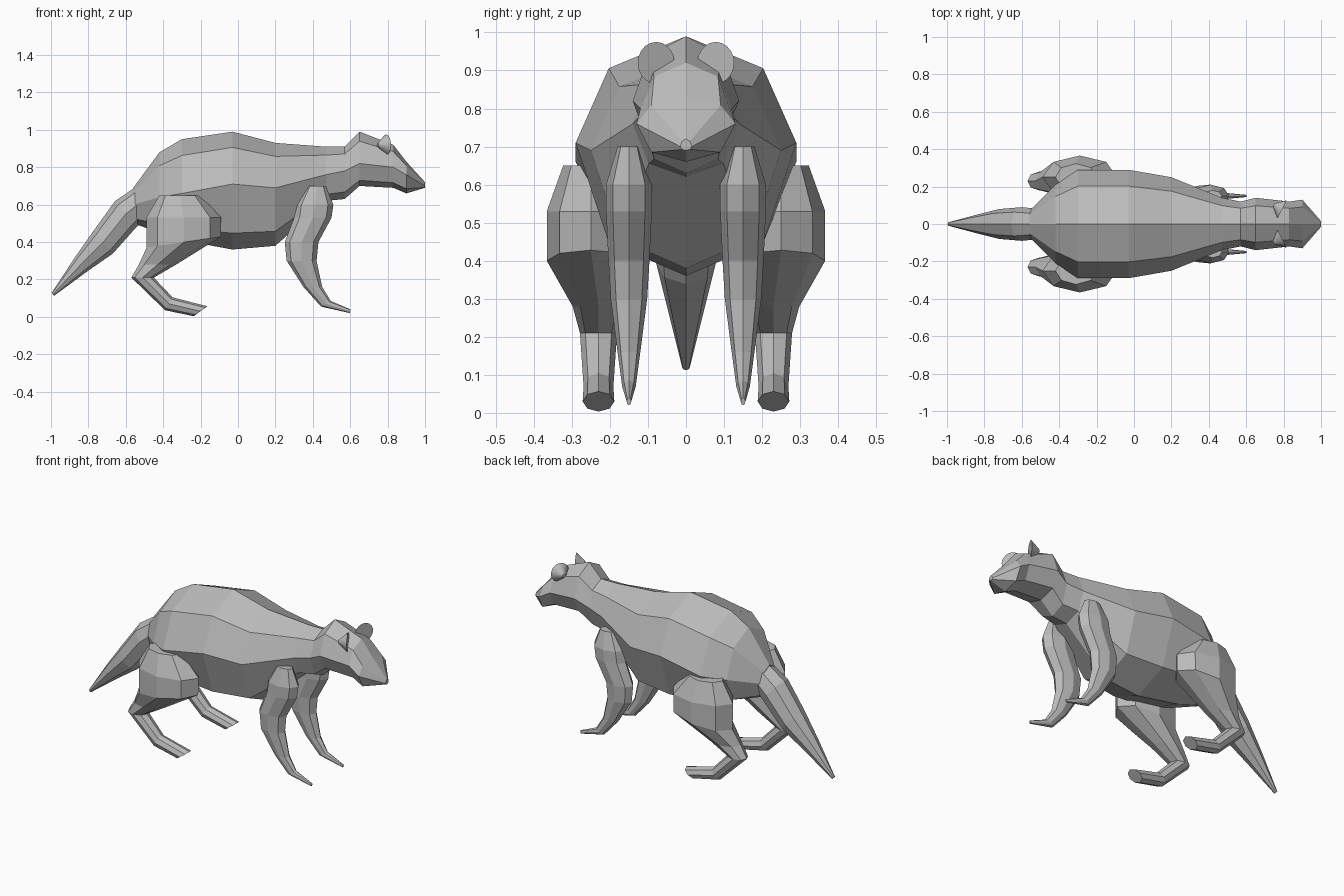
import bpy, bmesh, math
from mathutils import Vector

if "Cube" in bpy.data.objects:
    bpy.data.objects.remove(bpy.data.objects["Cube"], do_unlink=True)

fur = bpy.data.materials.new("plain_grey")
fur.use_nodes = True
grey = (.5, .5, .5, 1)
fur.diffuse_color = grey
fur.node_tree.nodes["Principled BSDF"].inputs["Base Color"].default_value = grey


def loft(name, rings):
    """Skin a row of closed rings with equal point counts and cap both ends."""
    bm = bmesh.new()
    rows = [[bm.verts.new(point) for point in ring] for ring in rings]
    for near, far in zip(rows, rows[1:]):
        for i in range(len(near)):
            bm.faces.new((near[i - 1], near[i], far[i], far[i - 1]))
    bm.faces.new(rows[0])
    bm.faces.new(rows[-1])
    bmesh.ops.recalc_face_normals(bm, faces=bm.faces)
    mesh = bpy.data.meshes.new(name)
    bm.to_mesh(mesh)
    bm.free()
    mesh.materials.append(fur)
    obj = bpy.data.objects.new(name, mesh)
    bpy.context.collection.objects.link(obj)
    return obj


def blend(start, end, amount):
    """Return the height that lies the given share of the way from start to end."""
    return start + (end - start) * amount


def body_ring(x, width, top, middle, bottom):
    """Eight-sided mirrored cross-section of the trunk and head."""
    shoulder = (.7 * width, blend(middle, top, .7))
    flank = (width, middle)
    belly = (.7 * width, blend(bottom, middle, .25))
    half = [shoulder, flank, belly]
    outline = [(0, top), *half, (0, bottom), *((-y, z) for y, z in reversed(half))]
    return [(x, y, z) for y, z in outline]


def limb_ring(x, y, z, depth, width, tilt):
    """Eight-sided oval whose long axis is tilted up from the x axis by some degrees."""
    centre = Vector((x, y, z))
    angle = math.radians(tilt)
    along = depth * Vector((math.cos(angle), 0, math.sin(angle)))
    across = Vector((0, width, 0))
    turns = [math.tau * i / 8 for i in range(8)]
    return [centre + along * math.cos(t) + across * math.sin(t) for t in turns]


# Trunk, neck and head in one skin: x, half width, heights of back, flank and belly
stations = [
    (-.56, .07, .69, .6, .5),
    (-.42, .21, .88, .64, .45),
    (-.3, .29, .95, .66, .41),
    (-.03, .29, .99, .71, .36),
    (.2, .25, .93, .69, .38),
    (.47, .14, .91, .76, .62),
    (.57, .12, .91, .78, .63),
    (.65, .14, .99, .82, .7),
    (.83, .12, .92, .8, .69),
    (.9, .13, .83, .76, .66),
    (1, .015, .72, .7, .69),
]
loft("body", [body_ring(*station) for station in stations])

# Tail: x, height, radius, all cut square to its slope
tail = [(-.5, .63, .08), (-.6, .55, .09), (-.72, .4, .08), (-.84, .28, .05), (-.99, .12, .01)]
loft("tail", [limb_ring(x, 0, z, r, r, 130) for x, z, r in tail])

# Legs: x, height, half depth, tilt
hind_leg = [
    (-.31, .65, .11, 0),
    (-.29, .53, .2, 0),
    (-.29, .4, .2, 8),
    (-.43, .28, .1, 0),
    (-.51, .21, .06, 0),
    (-.37, .07, .04, 60),
    (-.2, .03, .045, 36),
]
front_leg = [
    (.42, .7, .05, 0),
    (.41, .6, .1, 0),
    (.4, .53, .1, 0),
    (.34, .4, .09, 0),
    (.34, .3, .08, 0),
    (.4, .16, .05, 0),
    (.47, .07, .03, 30),
    (.6, .03, .01, 80),
]

for side, sign in (("left", 1), ("right", -1)):
    # Hind leg: the thigh stands further out than the shin and foot
    rings = []
    for x, z, depth, tilt in hind_leg:
        outward = .25 if z > .3 else .23
        rings.append(limb_ring(x, sign * outward, z, depth, .02 + depth * .48, tilt))
    loft("hind_leg_" + side, rings)

    # Front leg: flattened throughout
    loft("front_leg_" + side, [limb_ring(x, sign * .15, z, depth, depth * .6, tilt)
                               for x, z, depth, tilt in front_leg])

    # Ear: a short cone with its round side turned forward and inward
    bpy.ops.mesh.primitive_cone_add(vertices=20, radius1=.055, radius2=.01, depth=.05,
                                    location=(.77, sign * .09, .92))
    ear = bpy.context.object
    ear.name = "ear_" + side
    backward = Vector((-.85, sign * .45, 0))
    ear.rotation_euler = backward.to_track_quat("Z", "Y").to_euler()
    ear.data.materials.append(fur)
    bpy.ops.object.shade_smooth_by_angle(angle=math.radians(30))
